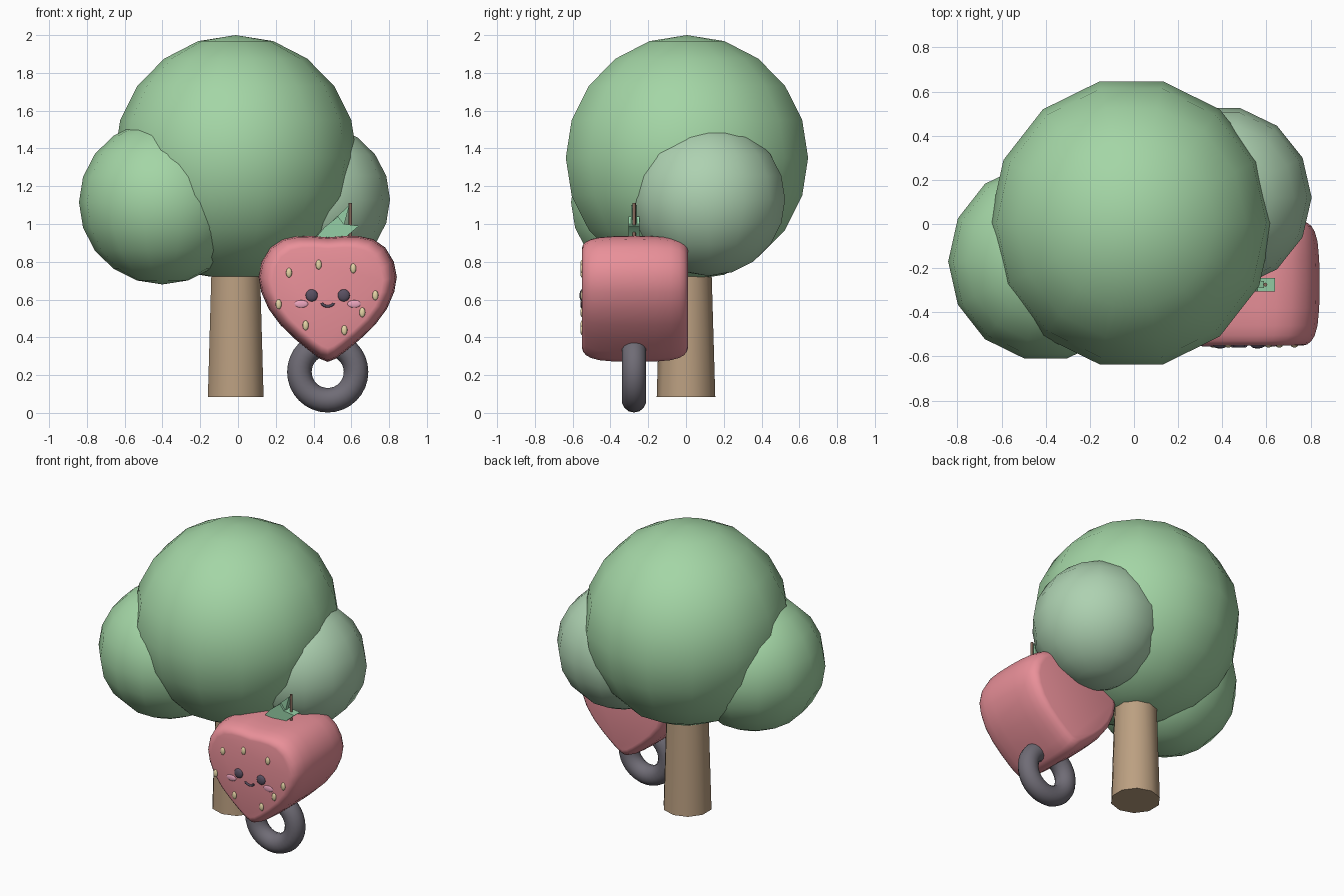
import bpy, bmesh, math
from mathutils import Vector

if "Cube" in bpy.data.objects:
    bpy.data.objects.remove(bpy.data.objects["Cube"])


def material(name, rgb):
    m = bpy.data.materials.new(name)
    m.diffuse_color = (*rgb, 1)
    m.use_nodes = True
    m.node_tree.nodes["Principled BSDF"].inputs["Base Color"].default_value = m.diffuse_color
    return m


GREEN = material("leaf_green", (0.37, 0.67, 0.38))
PALE = material("pale_green", (0.42, 0.64, 0.44))
BROWN = material("bark", (0.50, 0.35, 0.22))
DARKBROWN = material("stem_brown", (0.25, 0.15, 0.11))
RED = material("berry_red", (0.82, 0.28, 0.32))
MINT = material("calyx_green", (0.30, 0.62, 0.38))
CREAM = material("seed_cream", (0.78, 0.66, 0.38))
DARK = material("face_dark", (0.10, 0.08, 0.12))
PINK = material("cheek_pink", (0.85, 0.38, 0.52))
METAL = material("ring_grey", (0.16, 0.15, 0.18))


def finish(ob, name, mat, angle=60):
    ob.name = name
    ob.data.materials.append(mat)
    bpy.ops.object.select_all(action='DESELECT')
    ob.select_set(True)
    bpy.context.view_layer.objects.active = ob
    if angle:
        bpy.ops.object.shade_smooth_by_angle(angle=math.radians(angle))
    return ob


def from_bmesh(bm, name, mat, angle=60):
    bmesh.ops.recalc_face_normals(bm, faces=bm.faces)
    me = bpy.data.meshes.new(name)
    bm.to_mesh(me)
    bm.free()
    ob = bpy.data.objects.new(name, me)
    bpy.context.collection.objects.link(ob)
    return finish(ob, name, mat, angle)


def ball(name, loc, radii, mat, segs=14, rings=10):
    """Ellipsoid spun from a half circle, first meridian on +x."""
    bm = bmesh.new()
    pts = [Vector((math.sin(math.pi * i / rings), 0, math.cos(math.pi * i / rings)))
           for i in range(rings + 1)]
    vs = [bm.verts.new(p) for p in pts]
    es = [bm.edges.new(p) for p in zip(vs, vs[1:])]
    bmesh.ops.spin(bm, geom=vs + es, axis=(0, 0, 1), cent=(0, 0, 0),
                   angle=2 * math.pi, steps=segs)
    bmesh.ops.remove_doubles(bm, verts=bm.verts, dist=1e-4)
    bmesh.ops.scale(bm, vec=radii, verts=bm.verts)
    bmesh.ops.translate(bm, vec=loc, verts=bm.verts)
    return from_bmesh(bm, name, mat)


def loft_y(name, rings, mat, angle=60):
    """Skin closed loops of points together and cap both ends."""
    bm = bmesh.new()
    loops = [[bm.verts.new(p) for p in r] for r in rings]
    n = len(loops[0])
    for a, b in zip(loops, loops[1:]):
        for i in range(n):
            j = (i + 1) % n
            bm.faces.new((a[i], a[j], b[j], b[i]))
    bm.faces.new(loops[0])
    bm.faces.new(loops[-1])
    return from_bmesh(bm, name, mat, angle)


# tree canopy and trunk
ball("canopy_main", (-0.012, 0.005, 1.35), (0.643, 0.658, 0.65), GREEN)
ball("canopy_left", (-0.4, -0.17, 1.115), (0.442, 0.45, 0.435), GREEN)
ball("canopy_right", (0.39, 0.12, 1.13), (0.415, 0.415, 0.405), PALE)
bpy.ops.mesh.primitive_cone_add(vertices=10, radius1=0.155, radius2=0.122,
                                depth=1.115, location=(-0.012, 0, 0.6425))
finish(bpy.context.object, "trunk", BROWN, 40)

# berry body: heart outline lofted front to back with rounded rims
CX, CY, CZ = 0.475, -0.27, 0.63
half = [(0, .93), (.09, .937), (.17, .935), (.24, .92), (.305, .875), (.35, .80),
        (.366, .72), (.352, .64), (.313, .55), (.25, .465), (.17, .388),
        (.09, .322), (.04, .286), (0, .27)]
outline = half + [(-x, z) for x, z in half[-2:0:-1]]
rims = [(.28, .80), (.275, .85), (.26, .90), (.235, .94), (.19, .975), (.11, .995)]
sections = [(-y, s) for y, s in rims] + [(0, 1)] + rims[::-1]
loft_y("berry_body", [[(CX + x * s, CY + y, CZ + (z - CZ) * s) for x, z in outline]
                      for y, s in sections], RED)

# berry leaves and stem


def leaf(name, pts, w):
    loft_y(name, [[(x, y, z) for x, z in pts] for y in (-0.275 - w, -0.275 + w)],
           MINT, 30)


leaf("calyx_leaf", [(.41, .925), (.46, .985), (.53, 1.04), (.56, 1.0), (.64, .99),
                    (.57, .93), (.55, .88), (.45, .88)], 0.03)
leaf("calyx_tip", [(.47, .99), (.59, 1.10), (.56, .99)], 0.016)
bpy.ops.mesh.primitive_cylinder_add(vertices=8, radius=0.009, depth=0.24,
                                    location=(0.595, -0.275, 0.99))
finish(bpy.context.object, "berry_stem", DARKBROWN)

# seeds on the front face
FY = -0.55
for i, (x, z) in enumerate([(.27, .742), (.427, .785), (.61, .765), (.727, .622),
                            (.658, .532), (.563, .438), (.358, .463), (.215, .575)]):
    ball(f"seed_{i + 1}", (x, FY, z), (.016, .01, .026), CREAM, 10, 8)

# face: eyes, cheeks, smile
for side, s in (("left", -1), ("right", 1)):
    ball(f"eye_{side}", (CX + s * .085, FY, .622), (.032, .014, .032), DARK, 16, 10)
    ball(f"cheek_{side}", (CX + s * .14, FY, .577), (.036, .006, .02), PINK, 16, 8)
bm = bmesh.new()
arc = [math.radians(200 + 20 * i) for i in range(8)]
rings = [[(CX + (.034 + .007 * math.cos(t)) * math.cos(a), FY - .002 + .007 * math.sin(t),
           .59 + (.026 + .007 * math.cos(t)) * math.sin(a))
          for t in [math.tau * k / 8 for k in range(8)]] for a in arc]
bm.free()
loft_y("smile", rings, DARK)

# hanging ring under the berry
bpy.ops.mesh.primitive_torus_add(major_radius=0.15, minor_radius=0.065,
                                 major_segments=32, minor_segments=14,
                                 location=(CX, -0.275, 0.217),
                                 rotation=(math.pi / 2, 0, 0))
finish(bpy.context.object, "hanging_ring", METAL)
